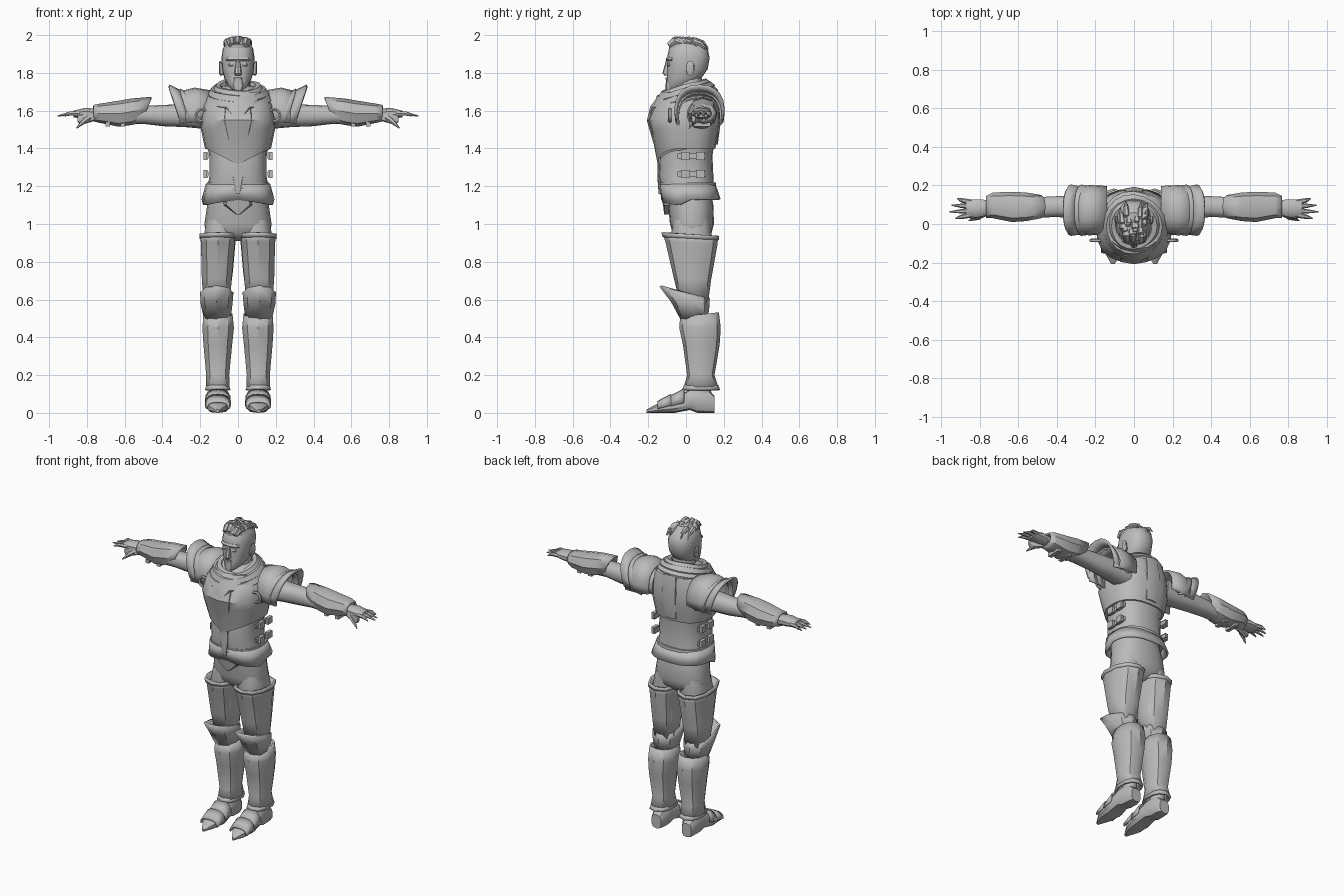
import bpy, bmesh, math, random
from mathutils import Matrix, Vector

random.seed(4)
default_cube = bpy.data.objects.get("Cube")
if default_cube:
    bpy.data.objects.remove(default_cube, do_unlink=True)

grey = bpy.data.materials.new("plain_grey")
grey.use_nodes = True
grey.diffuse_color = (.5, .5, .5, 1)
grey.node_tree.nodes["Principled BSDF"].inputs["Base Color"].default_value = (.5, .5, .5, 1)


def finish(obj, mirror=False, thick=None, angle=35):
    """Give the object its material, shading and modifiers."""
    bpy.ops.object.select_all(action='DESELECT')
    obj.select_set(True)
    bpy.context.view_layer.objects.active = obj
    if obj.type == 'CURVE':
        bpy.ops.object.convert(target='MESH')
        obj = bpy.context.view_layer.objects.active
    obj.data.materials.clear()
    obj.data.materials.append(grey)
    bpy.ops.object.shade_smooth_by_angle(angle=math.radians(angle))
    if thick:
        shell = obj.modifiers.new("shell", 'SOLIDIFY')
        shell.thickness = thick
        shell.offset = 0
    if mirror:
        obj.modifiers.new("mirror", 'MIRROR').use_mirror_merge = False
    return obj


def add_mesh(name, bm, **options):
    bmesh.ops.recalc_face_normals(bm, faces=bm.faces)
    mesh = bpy.data.meshes.new(name)
    bm.to_mesh(mesh)
    bm.free()
    obj = bpy.data.objects.new(name, mesh)
    bpy.context.collection.objects.link(obj)
    return finish(obj, **options)


def signed_power(value, power):
    return math.copysign(abs(value) ** power, value)


def loft(name, axis, rows, n=12, power=.85, span=None, mid=-math.pi / 2,
         warp=None, thick=None, **options):
    """Rows hold the place on the axis and the bounds of each section.
    A row of four is centred on x. A span makes an open arc around mid."""
    bm = bmesh.new()
    rings = []
    for row in rows:
        if len(row) == 4:
            row = (row[0], -row[1], *row[1:])
        t, u0, u1, v0, v1 = row
        ring = []
        for i in range(n):
            a = mid + (span * (i / (n - 1) - .5) if span else math.tau * i / n)
            u = (u0 + u1) / 2 + (u1 - u0) / 2 * signed_power(math.cos(a), power)
            v = (v0 + v1) / 2 + (v1 - v0) / 2 * signed_power(math.sin(a), power)
            co = {'x': (t, u, v), 'y': (u, t, v), 'z': (u, v, t)}[axis]
            ring.append(bm.verts.new(warp(*co) if warp else co))
        rings.append(ring)
    for a, b in zip(rings, rings[1:]):
        for i in range(n - 1 if span else n):
            j = (i + 1) % n
            bm.faces.new((a[i], a[j], b[j], b[i]))
    if not thick:
        bm.faces.new(rings[0])
        bm.faces.new(rings[-1])
    return add_mesh(name, bm, thick=thick, **options)


def tubes(name, strands, cyclic=False, **options):
    """Each strand is a list of (point, radius) pairs."""
    curve = bpy.data.curves.new(name, 'CURVE')
    curve.dimensions = '3D'
    curve.bevel_depth = 1
    curve.bevel_resolution = 1
    curve.use_fill_caps = True
    for strand in strands:
        spline = curve.splines.new('POLY')
        spline.points.add(len(strand) - 1)
        spline.use_cyclic_u = cyclic
        for point, (co, radius) in zip(spline.points, strand):
            point.co = (*co, 1)
            point.radius = radius
    obj = bpy.data.objects.new(name, curve)
    bpy.context.collection.objects.link(obj)
    return finish(obj, **options)


def boxes(name, places):
    """Mirrored boxes from pairs of centre and size."""
    bm = bmesh.new()
    for centre, size in places:
        bmesh.ops.create_cube(bm, size=1, matrix=Matrix.LocRotScale(Vector(centre), None, Vector(size)))
    return add_mesh(name, bm, mirror=True)


# Head and face
loft("head", 'z', [(1.705, .025, -.095, -.045), (1.73, .052, -.1, .02), (1.77, .072, -.1, .08),
                   (1.82, .084, -.1, .115), (1.88, .088, -.1, .125), (1.93, .08, -.09, .115),
                   (1.965, .055, -.06, .08), (1.98, .02, -.02, .03)], n=20, angle=60)
loft("neck", 'z', [(1.62, .08, -.06, .1), (1.8, .06, -.04, .08)])
loft("nose", 'z', [(1.785, .014, -.113, -.08), (1.798, .02, -.125, -.08), (1.87, .01, -.105, -.08)], n=8)
loft("brow", 'z', [(1.862, .06, -.098, -.05), (1.872, .066, -.108, -.05), (1.885, .06, -.1, -.05)])
loft("beard", 'z', [(1.695, .016, -.105, -.06), (1.73, .036, -.11, -.05), (1.755, .034, -.105, -.05),
                    (1.775, .024, -.11, -.06)], n=10)
loft("ears", 'x', [(.075, .0, .03, 1.79, 1.84), (.095, .0, .045, 1.785, 1.865),
                   (.1, .01, .04, 1.8, 1.855)], n=10, mirror=True)
loft("eyes", 'z', [(1.835, .025, .045, -.097, -.08), (1.843, .02, .052, -.101, -.08),
                   (1.852, .025, .045, -.097, -.08)], n=8, mirror=True)

# Swept hair on a low cap
loft("hair_cap", 'z', [(1.915, .078, -.088, .12), (1.95, .072, -.092, .1), (1.982, .04, -.05, .06)], n=14)
locks = []
for i in range(26):
    x, y = random.uniform(-.06, .06), random.uniform(-.1, .03)
    z = 1.955 - 5 * x * x
    locks.append([((x, y, z), .012), ((x * 1.1, y + .03, z + .024), .018),
                  ((x * 1.2, y + .07, z + .012), .012), ((x * 1.3, y + .1, z - .02), .001)])
tubes("hair_locks", locks)

# Folded scarf
folds = []
for rx, ry, front, back, radius in [(.145, .145, 1.62, 1.70, .032), (.132, .13, 1.655, 1.725, .03),
                                    (.108, .11, 1.685, 1.745, .024)]:
    fold = []
    for i in range(20):
        a = math.tau * i / 20
        s = math.sin(a)
        z = (front + back) / 2 + s * (back - front) / 2
        fold.append(((rx * math.cos(a), ry * s - .005, z), radius * (1 + .15 * math.cos(3 * a))))
    folds.append(fold)
tubes("scarf_folds", folds, cyclic=True)
loft("scarf_drape", 'z', [(1.55, .02, -.206, -.1), (1.62, .11, -.19, .0), (1.7, .13, -.13, .05)])


# Breastplate with a pointed lower edge
def pointed(x, y, z):
    drop = max(0, 1 - abs(x) / .17) * max(0, 1.5 - z) if y < 0 else 0
    return x, y, z - .85 * drop


loft("breastplate", 'z', [(1.4, .175, -.15, .155), (1.5, .196, -.185, .175), (1.55, .198, -.2, .18),
                          (1.63, .185, -.165, .178), (1.69, .15, -.11, .165), (1.73, .08, -.06, .12)],
     n=20, power=.8, warp=pointed)
loft("breast_panel", 'z', [(1.34, .012, -.152, -.1), (1.42, .055, -.17, -.1), (1.55, .09, -.208, -.1),
                           (1.63, .08, -.175, -.1)], n=8, power=.7)
loft("back_panel", 'z', [(1.42, .045, .1, .168), (1.6, .06, .1, .192), (1.7, .05, .1, .172)], n=8, power=.6)

# Waist, skirt and hips
loft("waist", 'z', [(1.17, .165, -.13, .15), (1.25, .152, -.145, .145), (1.36, .152, -.14, .14),
                    (1.43, .165, -.13, .15)], n=20, power=.8)
loft("waist_seam", 'z', [(1.16, .01, -.145, -.1), (1.25, .03, -.152, -.1), (1.4, .03, -.148, -.1)], n=8, power=.5)
loft("belt", 'z', [(1.19, .17, -.138, .16), (1.22, .165, -.142, .158)], n=20, power=.8)
loft("skirt", 'z', [(1.21, .165, -.135, .15), (1.13, .187, -.125, .178)], n=20, power=.8, thick=.012,
     warp=lambda x, y, z: (x, y, z - (.03 * abs(x) / .18 if z < 1.2 and y < 0 else 0)))
loft("front_flap", 'z', [(1.05, .008, -.115, -.07), (1.1, .075, -.122, -.05), (1.19, .085, -.142, .0)], n=8, power=.6)
loft("hips", 'z', [(1.18, .15, -.11, .13), (1.1, .163, -.095, .145), (1.0, .178, -.085, .148),
                   (.95, .17, -.07, .135), (.91, .08, -.03, .09)], n=20, angle=60)
boxes("side_straps", [((.162, .03, z), (.012, .15, .026)) for z in (1.36, 1.265)])
boxes("strap_buckles", [((.172, y, z), (.022, .045, .042)) for z in (1.36, 1.265) for y in (-.005, .075)])

# Legs and their plates
loft("legs", 'z', [(1.02, .01, .168, -.07, .13), (.92, .01, .185, -.08, .138), (.75, .025, .178, -.055, .125),
                   (.6, .045, .168, -.02, .105), (.5, .05, .165, .0, .11), (.4, .045, .17, .01, .155),
                   (.15, .065, .15, .04, .13), (.05, .07, .145, .05, .14)], n=14, mirror=True, angle=60)
loft("thigh_plates", 'z', [(.95, .012, .2, -.12, .165), (.91, .017, .195, -.105, .162),
                           (.72, .035, .19, -.06, .128), (.58, .045, .178, -.025, .11)],
     n=10, thick=.01, mirror=True, warp=lambda x, y, z: (x, y, z - .06 * (y + .12)))
loft("thigh_rims", 'z', [(.955, .009, .203, -.124, .169), (.932, .011, .202, -.118, .168)],
     n=10, thick=.012, mirror=True, warp=lambda x, y, z: (x, y, z - .06 * (y + .12)))
loft("knee_guards", 'z', [(.67, .03, .195, -.135, .12), (.6, .035, .192, -.075, .118),
                          (.5, .045, .175, -.025, .11)], n=8, thick=.012, mirror=True,
     warp=lambda x, y, z: (x, y, z - (z - .5) * 1.5 * (y + .13)))
loft("shin_guards", 'z', [(.52, .032, .18, -.025, .168), (.45, .024, .186, -.03, .178),
                          (.36, .034, .18, -.01, .172), (.2, .05, .165, .012, .145),
                          (.12, .047, .168, -.01, .17)], n=10, thick=.012, mirror=True,
     warp=lambda x, y, z: (x, y, z + .12 * (y - .07) * (z > .5)))
loft("ankle_rims", 'z', [(.145, .05, .165, -.005, .165), (.12, .043, .172, -.015, .175)],
     n=10, thick=.012, mirror=True)

# Pointed armoured shoes
loft("shoes", 'y', [(-.208, .1, .118, .0, .018), (-.14, .06, .158, .0, .055), (-.06, .045, .168, .0, .08),
                    (.02, .055, .162, .015, .125), (.06, .06, .158, .0, .135), (.12, .06, .155, .0, .12),
                    (.152, .075, .145, .0, .09)], n=10, power=.7, mirror=True)
for name, y, top in (("toe_bands", -.12, .07), ("instep_bands", -.05, .1)):
    loft(name, 'y', [(y - .03, .048, .165, -.01, top - .012), (y + .04, .042, .171, -.01, top + .025)],
         n=9, power=.75, span=3.2, mid=math.pi / 2, thick=.01, mirror=True)

# Arms, bracers and hands
loft("arms", 'x', [(.14, .0, .15, 1.5, 1.66), (.28, .02, .15, 1.513, 1.635), (.4, .036, .145, 1.518, 1.63),
                   (.5, .03, .14, 1.53, 1.625), (.62, .035, .14, 1.525, 1.62),
                   (.77, .045, .125, 1.55, 1.605)], n=14, mirror=True, angle=60)
loft("bracers", 'x', [(.485, .035, .145, 1.56, 1.668), (.56, .02, .158, 1.53, 1.66), (.63, .015, .162, 1.52, 1.648),
                      (.73, .035, .158, 1.54, 1.632), (.765, .035, .14, 1.548, 1.625)],
     n=8, thick=.01, mirror=True, warp=lambda x, y, z: (x + .4 * (1.6 - z) * (x < .5), y, z))
boxes("bracer_straps", [((x, .085, 1.528), (.025, .09, .022)) for x in (.61, .69)])
loft("hands", 'x', [(.75, .045, .125, 1.553, 1.61), (.81, .032, .13, 1.555, 1.615),
                    (.87, .035, .125, 1.565, 1.6)], n=10, mirror=True)
fingers = []
for i, reach in enumerate((.925, .955, .945, .915)):
    y, spread = .047 + .022 * i, .012 * (i - 1.5)
    fingers.append([((.84, y, 1.585), .014), ((.89, y + spread * .5, 1.585), .012),
                    ((reach, y + spread, 1.572), .003)])
fingers.append([((.77, .06, 1.575), .018), ((.81, .035, 1.55), .016), ((.855, .017, 1.507), .003)])
tubes("fingers", fingers, mirror=True)
loft("thumb_webs", 'x', [(.76, .04, .08, 1.545, 1.59), (.83, .025, .06, 1.525, 1.585),
                         (.85, .03, .05, 1.54, 1.575)], n=8, mirror=True)

# Layered shoulder plates
arch = dict(n=13, span=3.7, mid=math.pi / 2, mirror=True, thick=.014)
loft("inner_shoulder_plates", 'x', [(.14, -.045, .19, 1.47, 1.7), (.23, -.052, .195, 1.45, 1.715),
                                    (.31, -.045, .185, 1.45, 1.695)], **arch)
for name, x, top in (("middle_shoulder_plates", .27, 1.71), ("outer_shoulder_plates", .32, 1.732)):
    loft(name, 'x', [(x - .03, -.045, .185, 1.45, top - .035), (x + .03, -.055, .198, 1.47, top)],
         warp=lambda x, y, z: (x + .3 * (z - 1.68), y, z), **arch)

# Round shoulder rings, front and back
rings = []
for y in (-.085, .185):
    rings.append([((.19 + .032 * math.cos(a), y, 1.575 + .032 * math.sin(a)), .009)
                  for a in (math.tau * i / 14 for i in range(14))])
tubes("shoulder_rings", rings, cyclic=True, mirror=True)
